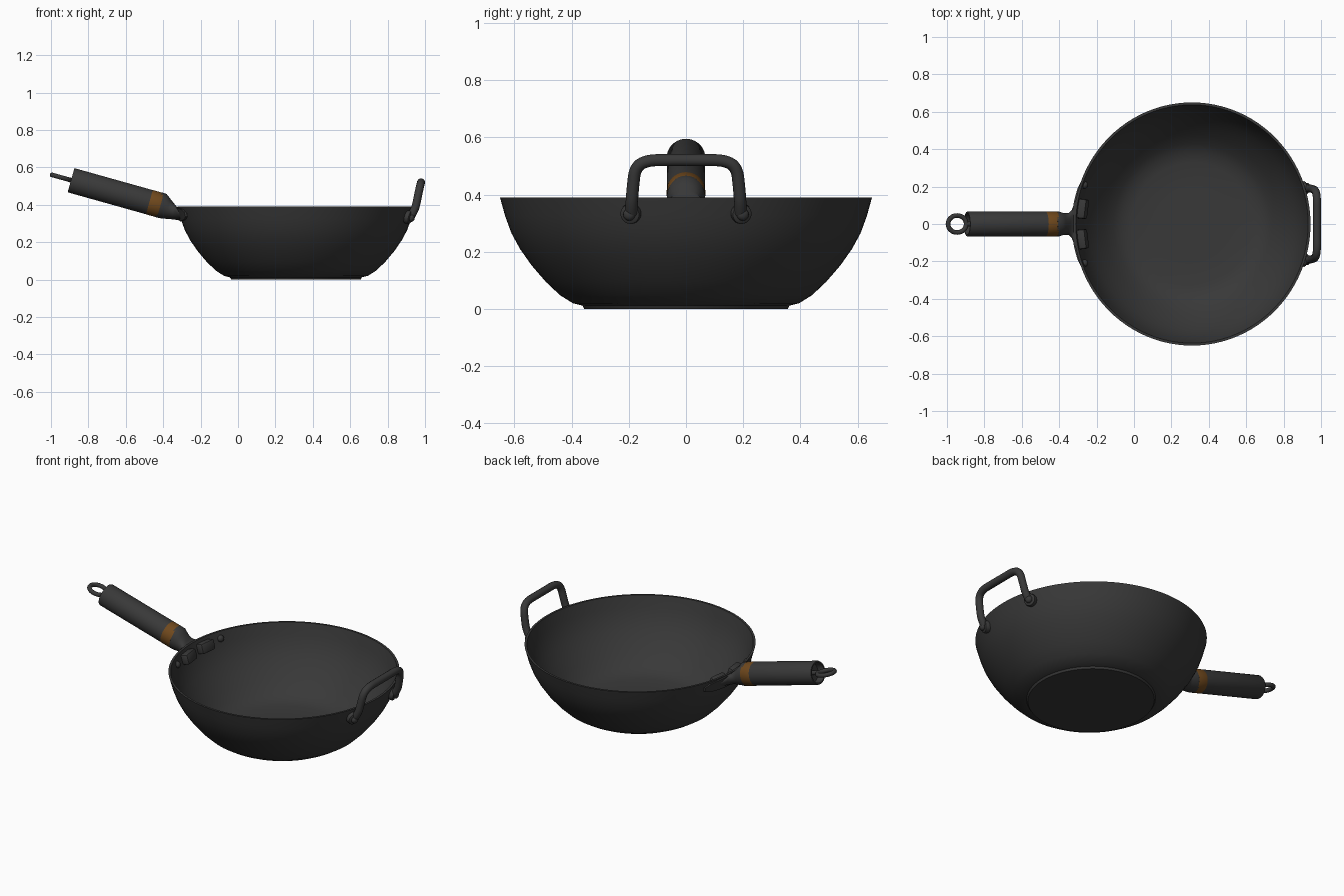
import bpy, bmesh, math
from mathutils import Matrix, Vector

if "Cube" in bpy.data.objects:
    bpy.data.objects.remove(bpy.data.objects["Cube"])


def make_mat(name, rgb):
    m = bpy.data.materials.new(name)
    m.diffuse_color = (*rgb, 1)
    m.use_nodes = True
    m.node_tree.nodes["Principled BSDF"].inputs["Base Color"].default_value = m.diffuse_color
    return m


IRON = make_mat("dark iron", (0.040, 0.040, 0.040))
BROWN = make_mat("brown band", (0.16, 0.065, 0.012))
CX, RX = 0.31, 0.975          # bowl centre and slight x squash


def finish(name, bm, mat=IRON, angle=40):
    bmesh.ops.recalc_face_normals(bm, faces=bm.faces[:])
    me = bpy.data.meshes.new(name)
    bm.to_mesh(me)
    bm.free()
    me.materials.append(mat)
    ob = bpy.data.objects.new(name, me)
    bpy.context.collection.objects.link(ob)
    bpy.ops.object.select_all(action='DESELECT')
    ob.select_set(True)
    bpy.context.view_layer.objects.active = ob
    bpy.ops.object.shade_smooth_by_angle(angle=math.radians(angle))
    return ob


def skin(bm, rings, caps=False, closed=False):
    """Bridge rings of points with quads."""
    vs = [[bm.verts.new(p) for p in r] for r in rings]
    n = len(vs[0])
    pairs = list(zip(vs, vs[1:])) + ([(vs[-1], vs[0])] if closed else [])
    for a, b in pairs:
        for i in range(n):
            j = (i + 1) % n
            bm.faces.new((a[i], a[j], b[j], b[i]))
    if caps:
        bm.faces.new(vs[0])
        bm.faces.new(vs[-1])


def lathe(name, profile, segs, matrix, mat=IRON, caps=True, closed=False):
    bm = bmesh.new()
    skin(bm, [[matrix @ Vector((r * math.cos(2 * math.pi * i / segs),
                                r * math.sin(2 * math.pi * i / segs), z))
               for i in range(segs)] for r, z in profile], caps, closed)
    return finish(name, bm, mat)


def aim(pos, direction):
    q = Vector(direction).to_track_quat('Z', 'Y')
    return Matrix.Translation(pos) @ q.to_matrix().to_4x4()


def rod(name, pts, radius, cyclic=False):
    """Round bar along a smooth path."""
    cu = bpy.data.curves.new(name, 'CURVE')
    cu.dimensions = '3D'
    cu.bevel_depth, cu.bevel_resolution, cu.use_fill_caps = radius, 4, True
    sp = cu.splines.new('NURBS')
    sp.points.add(len(pts) - 1)
    for p, c in zip(sp.points, pts):
        p.co = (*c, 1)
    sp.order_u, sp.resolution_u = 3, 8
    sp.use_endpoint_u, sp.use_cyclic_u = not cyclic, cyclic
    ob = bpy.data.objects.new(name, cu)
    bpy.context.collection.objects.link(ob)
    bpy.ops.object.select_all(action='DESELECT')
    ob.select_set(True)
    bpy.context.view_layer.objects.active = ob
    bpy.ops.object.convert(target='MESH')
    ob = bpy.context.object
    ob.data.materials.clear()
    ob.data.materials.append(IRON)
    bpy.ops.object.shade_smooth_by_angle(angle=math.radians(40))


# Bowl: outer wall, rim, inner wall and floor in one turned profile
outer = [(0.355, 0.0), (0.362, 0.012), (0.395, 0.02), (0.44, 0.048), (0.49, 0.095),
         (0.54, 0.153), (0.58, 0.21), (0.61, 0.265), (0.632, 0.325), (0.65, 0.39)]
inner = [(0.637, 0.39), (0.619, 0.325), (0.597, 0.268), (0.567, 0.215), (0.527, 0.16),
         (0.478, 0.105), (0.43, 0.06), (0.385, 0.033), (0.33, 0.02), (0.2, 0.016)]
squash = Matrix.Translation((CX, 0, 0)) @ Matrix.Diagonal((RX, 1, 1, 1))
lathe("bowl", outer + inner, 96, squash)


def wall_x(y, z, side):
    """Outer wall x at a given y and height."""
    for (r0, z0), (r1, z1) in zip(outer, outer[1:]):
        if z0 <= z <= z1:
            r = r0 + (r1 - r0) * (z - z0) / (z1 - z0)
            return CX + side * RX * math.sqrt(r * r - y * y)


# Long handle: hollow grip, band, recessed end plate
base = Vector((-0.418, 0, 0.398))
axis = Vector((-0.963, 0, 0.27)).normalized()
grip_m = aim(base, axis)
lathe("grip", [(0.067, 0.058), (0.067, 0.489), (0.065, 0.493), (0.057, 0.493),
               (0.055, 0.488), (0.055, 0.058)], 40, grip_m, caps=False, closed=True)
lathe("grip_band", [(0.0665, -0.004), (0.0675, 0.0), (0.0675, 0.056), (0.0665, 0.06)],
      40, grip_m, BROWN)
lathe("grip_end_plate", [(0.056, 0.44), (0.056, 0.45)], 40, grip_m)

# Hanging ring at the handle end
ring_c = base + axis * 0.548
ring_side = Vector((axis.z, 0, -axis.x))
rod("hanging_ring",
    [ring_c + axis * (0.052 * math.cos(a)) + Vector((0, 0.047 * math.sin(a), 0))
     for a in [math.pi * k / 6 for k in range(12)]], 0.0125, True)
rod("hanging_ring_stem", [base + axis * t for t in (0.44, 0.47, 0.50)], 0.013)

# Bracket: round socket narrowing to a neck, then spreading over the wall
bm = bmesh.new()
rings = []
for x, z, hy, hz, tilt in [(-0.425, 0.400, 0.066, 0.066, 0.27), (-0.400, 0.393, 0.066, 0.065, 0.27),
                           (-0.375, 0.380, 0.058, 0.055, 0.2), (-0.350, 0.368, 0.058, 0.046, 0.05),
                           (-0.333, 0.360, 0.075, 0.041, -0.1), (-0.322, 0.354, 0.100, 0.038, -0.22),
                           (-0.308, 0.350, 0.120, 0.036, -0.3)]:
    ring = []
    for i in range(32):
        a = 2 * math.pi * i / 32
        dz = hz * math.sin(a)
        ring.append((x + tilt * dz, hy * math.cos(a), z + dz))
    rings.append(ring)
skin(bm, rings, caps=True)
finish("handle_bracket", bm, angle=50)

# Flange hugging the outside wall
bm = bmesh.new()
rings = []
for k in range(17):
    y = -0.22 + 0.44 * k / 16
    h = 0.012 + 0.026 * math.sqrt(max(0, 1 - (y / 0.22) ** 2))
    zs = (0.348 - h, 0.348 + h)
    rings.append([(wall_x(y, z, -1) + d, y, z)
                  for z, d in ((zs[0], 0.003), (zs[0], -0.01), (zs[1], -0.01), (zs[1], 0.003))])
skin(bm, rings, caps=True)
finish("bracket_flange", bm)


def bevel_box(name, pos, size, rot):
    bm = bmesh.new()
    bmesh.ops.create_cube(bm, size=1, matrix=Matrix.Translation(pos) @ rot @ Matrix.Diagonal((*size, 1)))
    bmesh.ops.bevel(bm, geom=bm.edges[:], offset=0.012, segments=2, affect='EDGES', profile=0.5)
    finish(name, bm)


dome = [(1.0, -0.8), (1.0, 0.15), (0.85, 0.5), (0.5, 0.75), (0.15, 0.8)]


def rivet(name, pos, direction, r):
    lathe(name, [(a * r, b * r) for a, b in dome], 20, aim(pos, direction))


for s, tag in ((-1, "front"), (1, "back")):
    # Inner fixing lugs and small rivets beside them
    bevel_box("inner_lug_" + tag, (-0.275, s * 0.081, 0.348), (0.05, 0.106, 0.062),
              Matrix.Rotation(-s * 0.12, 4, 'Z') @ Matrix.Rotation(-0.28, 4, 'Y'))
    rivet("inner_rivet_" + tag, (-0.262, s * 0.208, 0.352), (0.95, -s * 0.3, 0.25), 0.019)
    # Helper handle feet and rivets on the far wall
    out = Vector((0.93, s * 0.3, -0.2)).normalized()
    foot = Vector((wall_x(0.19, 0.335, 1), s * 0.19, 0.335))
    lathe("helper_foot_" + tag, [(0.034, -0.008), (0.036, 0.012), (0.034, 0.022), (0.028, 0.026)],
          28, aim(foot, out))
    rivet("helper_rivet_" + tag, foot + out * 0.028, out, 0.021)

# Helper handle: one arched bar leaning outward
half = [(0.922, 0.19, 0.335), (0.945, 0.19, 0.37), (0.957, 0.186, 0.42),
        (0.972, 0.178, 0.495), (0.979, 0.135, 0.52), (0.979, 0.06, 0.52)]
rod("helper_handle", [(x, -y, z) for x, y, z in half] + half[::-1], 0.0215)
